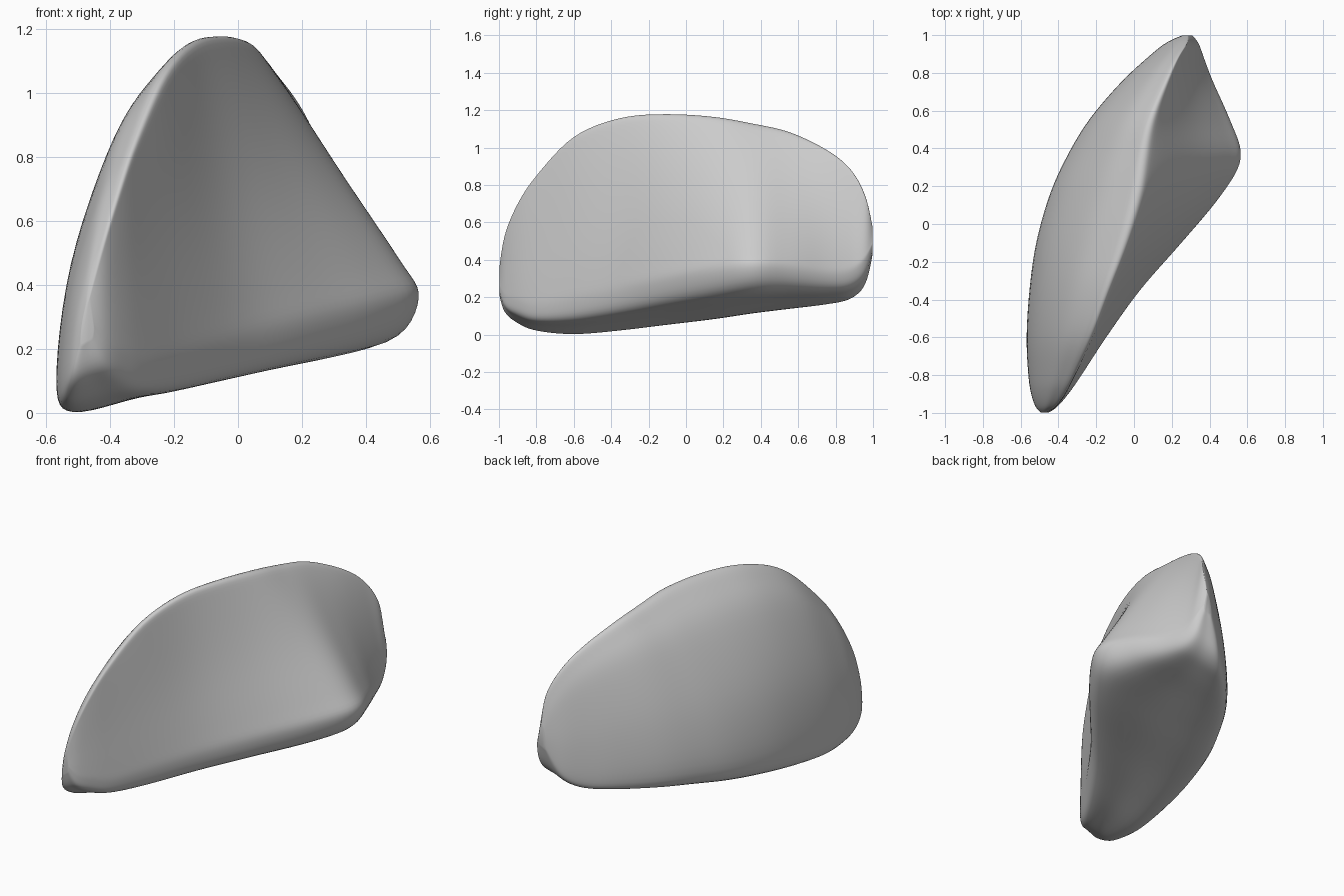
import bpy
import bmesh
from mathutils import Vector

cube = bpy.data.objects.get("Cube")
if cube:
    bpy.data.objects.remove(cube, do_unlink=True)

# Stations along the body: y, left x, ridge x, right x, bottom z, ridge z, right rim z
STATIONS = [
    (-1, -.49, -.47, -.455, .22, .34, .27),
    (-.97, -.52, -.42, -.41, .12, .53, .2),
    (-.9, -.545, -.37, -.35, .06, .7, .17),
    (-.8, -.56, -.32, -.28, .02, .85, .14),
    (-.6, -.57, -.23, -.15, 0, 1.06, .17),
    (-.35, -.555, -.14, .03, .02, 1.16, .22),
    (-.1, -.52, -.05, .25, .05, 1.18, .28),
    (.15, -.45, .02, .46, .08, 1.165, .33),
    (.35, -.36, .05, .57, .11, 1.13, .36),
    (.55, -.24, .09, .51, .135, 1.085, .35),
    (.75, -.07, .17, .42, .16, .99, .32),
    (.88, .07, .23, .37, .19, .885, .33),
    (.96, .17, .28, .34, .27, .74, .4),
    (1, .26, .285, .305, .44, .56, .49),
]
STEPS = 6


def spline(a, b, c, d, t):
    """Catmull-Rom point between b and c."""
    return b + 0.5 * t * (c - a + t * (2 * a - 5 * b + 4 * c - d
                                       + t * (3 * (b - c) + d - a)))


def section(y, left, ridge, right, low, high, rim):
    """Closed rounded-triangle loop: flat right side, domed left side."""
    width, height = right - left, high - low
    top = Vector((ridge, y, high))
    corner = Vector((right, y, rim))
    heel = Vector((left, y, low + .09 * height))
    side = Vector((1, 0, 0))
    loop = [top]
    for t, bulge in ((.1, .025), (.5, .02), (.85, .02)):
        loop.append(top.lerp(corner, t) + side * bulge * width)
    loop.append(corner)
    for x, z in ((.9, .45), (.55, .25), (.12, 0)):
        loop.append(Vector((left + x * width, y, low + z * (rim - low))))
    loop.append(heel)
    for t, bulge in ((.38, .25), (.77, .27), (.94, .13)):
        loop.append(heel.lerp(top, t) - side * bulge * (ridge - left))
    n = len(loop)
    return [spline(loop[i - 1], loop[i], loop[(i + 1) % n], loop[(i + 2) % n], s / STEPS)
            for i in range(n) for s in range(STEPS)]


# Smooth the sections lengthwise
rings = [section(*row) for row in STATIONS]
last = len(rings) - 1
dense = []
for i in range(last):
    near = [rings[max(i - 1, 0)], rings[i], rings[i + 1], rings[min(i + 2, last)]]
    for s in range(STEPS):
        dense.append([spline(*pts, s / STEPS) for pts in zip(*near)])
dense.append(rings[last])

# Skin the body
bm = bmesh.new()
loops = [[bm.verts.new(p) for p in ring] for ring in dense]
for lower, upper in zip(loops, loops[1:]):
    for j in range(len(lower)):
        bm.faces.new((lower[j - 1], lower[j], upper[j], upper[j - 1]))
bm.faces.new(loops[0])
bm.faces.new(loops[-1])
# Relax the skin a little
for _ in range(4):
    bmesh.ops.smooth_vert(bm, verts=bm.verts, factor=0.5,
                          use_axis_x=True, use_axis_y=True, use_axis_z=True)
bmesh.ops.recalc_face_normals(bm, faces=bm.faces)
mesh = bpy.data.meshes.new("rounded_wedge")
bm.to_mesh(mesh)
bm.free()
body = bpy.data.objects.new("rounded_wedge", mesh)
bpy.context.collection.objects.link(body)

# Plain grey finish
grey = bpy.data.materials.new("plain_grey")
grey.use_nodes = True
color = (.6, .6, .6, 1)
grey.diffuse_color = color
grey.node_tree.nodes["Principled BSDF"].inputs["Base Color"].default_value = color
mesh.materials.append(grey)
for face in mesh.polygons:
    face.use_smooth = True
